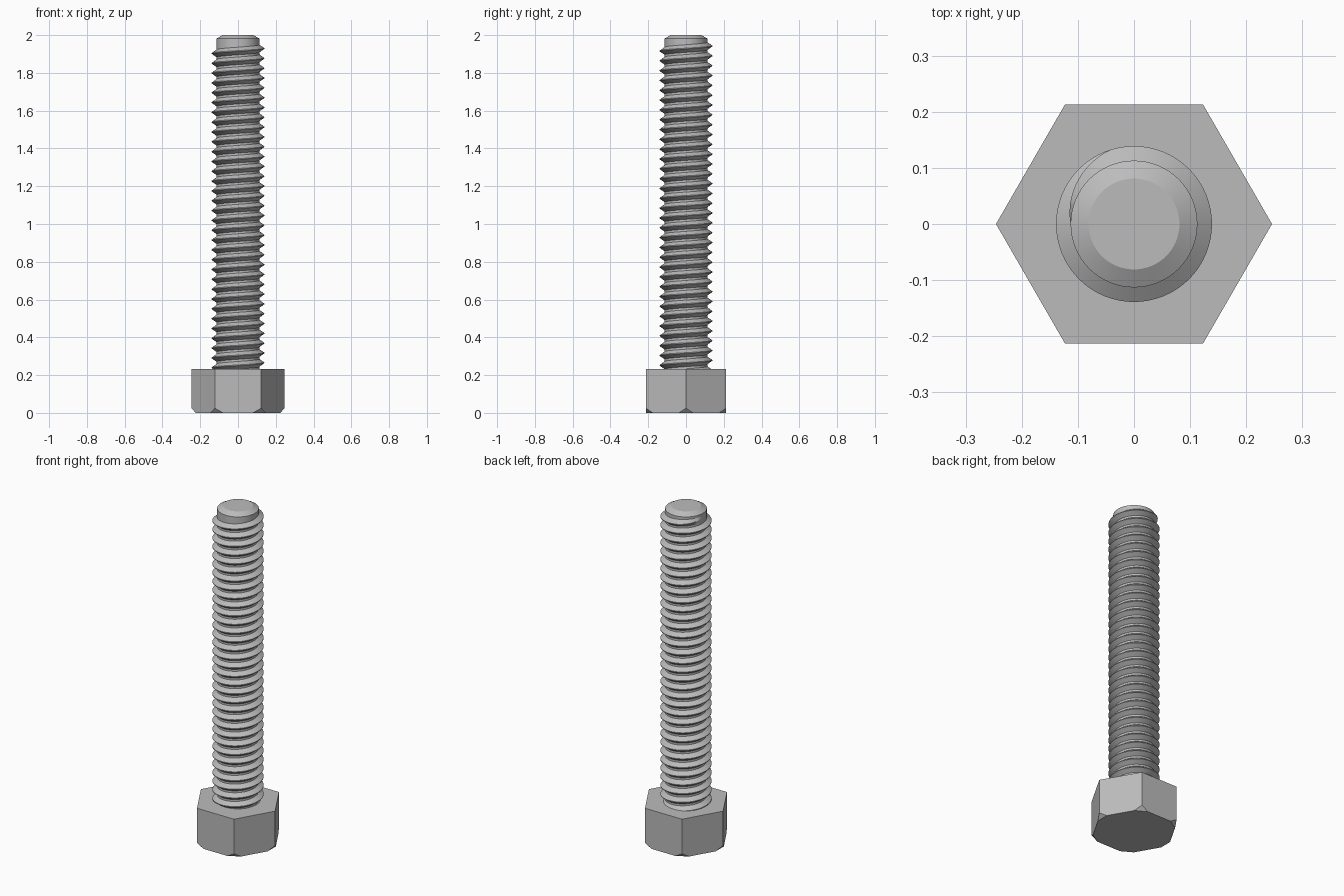
import bpy, bmesh
from math import sin, cos, pi, radians
from mathutils import Vector

cube = bpy.data.objects.get("Cube")
if cube:
    bpy.data.objects.remove(cube, do_unlink=True)

steel = bpy.data.materials.new("plain grey steel")
steel.use_nodes = True
GREY = (0.5, 0.5, 0.5, 1)
steel.diffuse_color = GREY
steel.node_tree.nodes["Principled BSDF"].inputs["Base Color"].default_value = GREY

HEAD_R, HEAD_H = 0.246, 0.232
CORE_R, CREST_R = 0.113, 0.139
PITCH, SEG = 0.052, 64
THREAD_TOP = 1.955


def finish(bm, name, angle=None):
    bmesh.ops.recalc_face_normals(bm, faces=bm.faces)
    mesh = bpy.data.meshes.new(name)
    bm.to_mesh(mesh)
    bm.free()
    mesh.materials.append(steel)
    obj = bpy.data.objects.new(name, mesh)
    bpy.context.collection.objects.link(obj)
    if angle:
        bpy.ops.object.select_all(action="DESELECT")
        obj.select_set(True)
        bpy.context.view_layer.objects.active = obj
        bpy.ops.object.shade_smooth_by_angle(angle=radians(angle))
    return obj


# Hexagonal head with its lower corners sliced off
bm = bmesh.new()
base = bm.faces.new([bm.verts.new((HEAD_R * cos(k * pi / 3), HEAD_R * sin(k * pi / 3), 0)) for k in range(6)])
up = bmesh.ops.extrude_face_region(bm, geom=[base])
bmesh.ops.translate(bm, vec=(0, 0, HEAD_H), verts=[v for v in up["geom"] if isinstance(v, bmesh.types.BMVert)])
for k in range(6):
    out = Vector((cos(k * pi / 3), sin(k * pi / 3), 0))
    bmesh.ops.bisect_plane(bm, geom=bm.verts[:] + bm.edges[:] + bm.faces[:], plane_co=out * (HEAD_R - 0.022),
                           plane_no=out - Vector((0, 0, 0.88)), clear_outer=True)
    bmesh.ops.holes_fill(bm, edges=[e for e in bm.edges if e.is_boundary])
finish(bm, "hex_head")

# Round core of the shank with a bevelled tip
bm = bmesh.new()
rings = []
for r, z in [(CORE_R, HEAD_H - 0.05), (CORE_R, 1.982), (0.081, 2.0)]:
    rings.append([bm.verts.new((r * cos(2 * pi * i / SEG), r * sin(2 * pi * i / SEG), z)) for i in range(SEG)])
for a, b in zip(rings, rings[1:]):
    for i in range(SEG):
        j = (i + 1) % SEG
        bm.faces.new((a[i], a[j], b[j], b[i]))
bm.faces.new(rings[0])
bm.faces.new(rings[-1])
finish(bm, "shank_core", 25)

# Helical thread ridge, fading into the core at its upper end
bm = bmesh.new()
turns = (THREAD_TOP - HEAD_H + 0.03) / PITCH
steps = int(turns * SEG)
rows = []
for s in range(steps + 1):
    ang = pi - 2 * pi * (steps - s) / SEG
    z = THREAD_TOP - PITCH * (steps - s) / SEG
    fade = min(1, (steps - s) / (SEG * 0.2))
    crest = CORE_R + (CREST_R - CORE_R) * fade
    half = 0.023
    row = []
    for r, dz in [(CORE_R - 0.004, -half), (crest, -0.002), (crest, 0.002), (CORE_R - 0.004, half)]:
        row.append(bm.verts.new((r * cos(ang), r * sin(ang), z + dz)))
    rows.append(row)
for a, b in zip(rows, rows[1:]):
    for k in range(4):
        n = (k + 1) % 4
        bm.faces.new((a[k], a[n], b[n], b[k]))
bm.faces.new(rows[0])
bm.faces.new(rows[-1])
finish(bm, "thread", 25)
